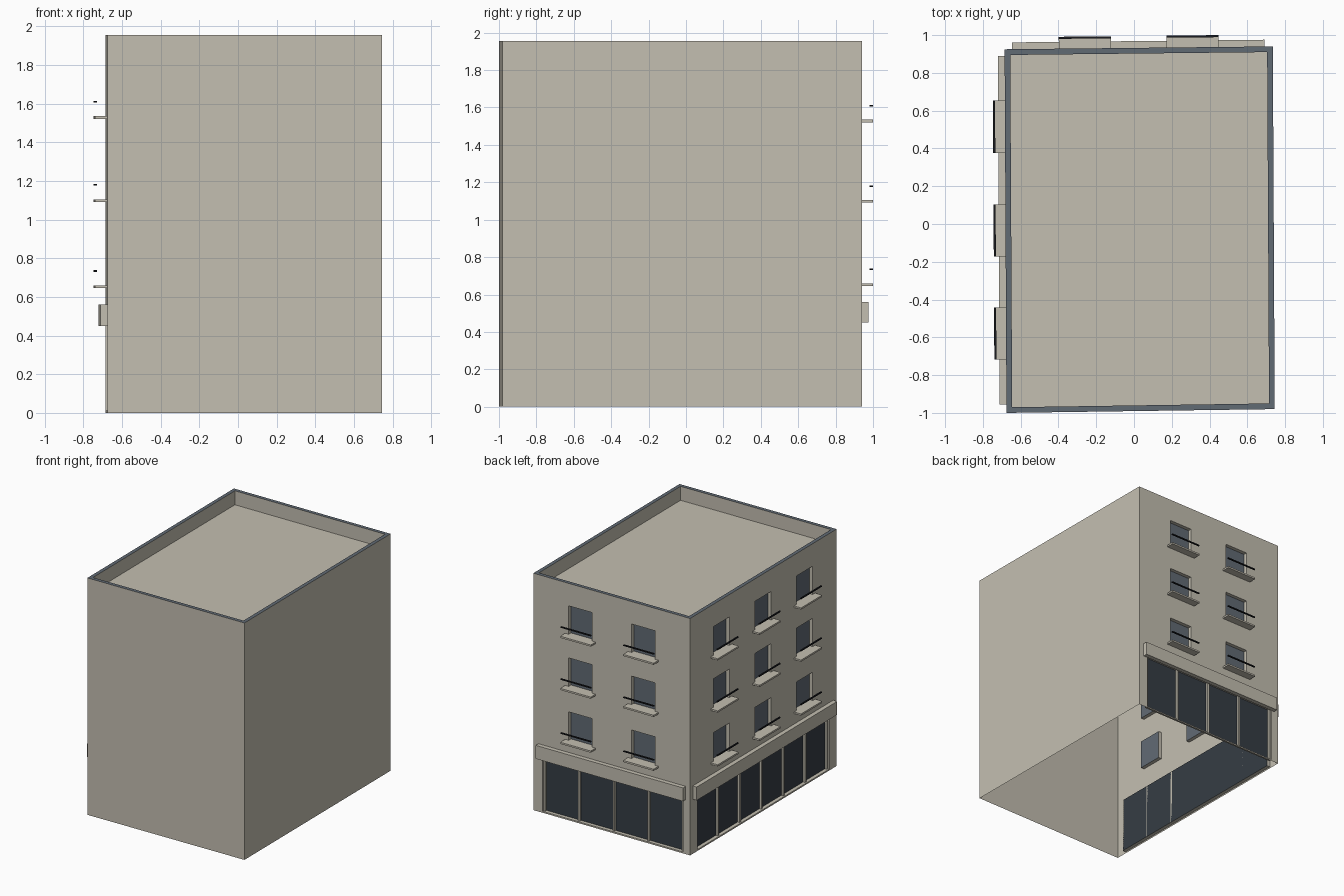
import bpy
from mathutils import Vector

if "Cube" in bpy.data.objects:
    bpy.data.objects.remove(bpy.data.objects["Cube"])


def material(name, rgb):
    m = bpy.data.materials.new(name)
    m.diffuse_color = (*rgb, 1)
    m.use_nodes = True
    m.node_tree.nodes["Principled BSDF"].inputs["Base Color"].default_value = m.diffuse_color
    return m


STONE = material("warm_stone", (0.55, 0.52, 0.44))
SLATE = material("slate_grey", (0.12, 0.145, 0.175))
DARK = material("dark_shop_glass", (0.036, 0.046, 0.058))
BLACK = material("black_metal", (0.01, 0.011, 0.014))

# Slightly skewed footprint, counter-clockwise
FL, FR = Vector((-0.675, -1.0, 0)), Vector((0.745, -0.98, 0))
BR, BL = Vector((0.735, 0.94, 0)), Vector((-0.685, 0.925, 0))
TOP, ROOF, RIM = 1.955, 1.84, 0.03
DEPTH = 0.03  # how far the glass sits behind the wall


def make(name, quads, mat):
    """Object from a list of corner loops."""
    verts, faces = [], []
    for q in quads:
        faces.append(range(len(verts), len(verts) + len(q)))
        verts += [tuple(v) for v in q]
    me = bpy.data.meshes.new(name)
    me.from_pydata(verts, [], [list(f) for f in faces])
    me.materials.append(mat)
    ob = bpy.data.objects.new(name, me)
    bpy.context.collection.objects.link(ob)
    return ob


class Wall:
    """Frame of one wall: u along it, z up, d outward."""
    def __init__(self, p0, p1):
        self.p0, self.len = p0, (p1 - p0).length
        self.u = (p1 - p0).normalized()
        self.n = self.u.cross(Vector((0, 0, 1)))

    def at(self, u, z, d=0.0):
        return self.p0 + self.u * u + self.n * d + Vector((0, 0, z))

    def rect(self, u0, u1, z0, z1, d=0.0):
        return [self.at(u, z, d) for u, z in ((u0, z0), (u1, z0), (u1, z1), (u0, z1))]

    def box(self, u0, u1, z0, z1, d0, d1):
        front, back = self.rect(u0, u1, z0, z1, d1), self.rect(u0, u1, z0, z1, d0)
        sides = [[front[i], back[i], back[(i + 1) % 4], front[(i + 1) % 4]] for i in range(4)]
        return [front, back[::-1]] + sides

    def shell(self, openings):
        """Wall surface with holes, plus the reveals of each hole."""
        us = sorted({0, self.len, *(o[0] for o in openings), *(o[1] for o in openings)})
        zs = sorted({0, TOP, *(o[2] for o in openings), *(o[3] for o in openings)})
        quads = []
        for u0, u1 in zip(us, us[1:]):
            for z0, z1 in zip(zs, zs[1:]):
                cu, cz = (u0 + u1) / 2, (z0 + z1) / 2
                if not any(o[0] < cu < o[1] and o[2] < cz < o[3] for o in openings):
                    quads.append(self.rect(u0, u1, z0, z1))
        for o in openings:
            f, b = self.rect(*o), self.rect(*o, -DEPTH)
            quads += [[f[i], f[(i + 1) % 4], b[(i + 1) % 4], b[i]] for i in range(4)]
        return quads


def facade(name, wall, centres, shop, panels, band):
    """Street side with shop front, fascia and three floors of windows."""
    windows = [(c - 0.105, c + 0.105, z, z + 0.235) for c in centres for z in (0.66, 1.105, 1.535)]
    shop_hole = (*shop, 0.012, 0.465)
    make(name + "_wall", wall.shell(windows + [shop_hole]), STONE)
    make(name + "_window_glass", [wall.rect(*w, -DEPTH) for w in windows], SLATE)
    make(name + "_shop_glass", [wall.rect(*shop_hole, -DEPTH)], DARK)
    # Shop mullions
    bars = []
    for i in range(panels + 1):
        u = shop[0] + 0.008 + (shop[1] - shop[0] - 0.016) * i / panels
        bars += wall.box(u - 0.008, u + 0.008, 0.012, 0.465, -DEPTH, -0.012)
    make(name + "_shop_mullions", bars, STONE)
    # Fascia above the shop
    make(name + "_fascia", wall.box(*band, 0.45, 0.56, 0, 0.036), STONE)
    # Window sills and the rails in front of the windows
    sills, rails = [], []
    for u0, u1, z, _ in windows:
        sills += wall.box(u0 - 0.033, u1 + 0.033, z - 0.014, z, 0, 0.063)
        rails += wall.box(u0 - 0.033, u1 + 0.033, z + 0.07, z + 0.079, 0.052, 0.063)
    make(name + "_sills", sills, STONE)
    make(name + "_rails", rails, BLACK)


# Plain front and right walls
make("front_wall", Wall(FL, FR).shell([]), STONE)
make("right_wall", Wall(FR, BR).shell([]), STONE)

# Street sides: back has two windows per floor, left has three
facade("back", Wall(BR, BL), (0.425, 0.995), (0.083, 1.355), 4, (0.045, 1.38))
facade("left", Wall(BL, FL), (0.41, 0.96, 1.505), (0.095, 1.83), 6, (0.035, 1.88))

# Parapet rim, its inner faces and the sunken roof
outer = [p + Vector((0, 0, TOP)) for p in (FL, FR, BR, BL)]
inner = [p + Vector((sx * RIM, sy * RIM, 0))
         for p, (sx, sy) in zip(outer, ((1, 1), (-1, 1), (-1, -1), (1, -1)))]
low = [Vector((p.x, p.y, ROOF)) for p in inner]
ring = [(i, (i + 1) % 4) for i in range(4)]
make("parapet_rim", [[outer[i], outer[j], inner[j], inner[i]] for i, j in ring], SLATE)
make("parapet_inside", [[inner[i], inner[j], low[j], low[i]] for i, j in ring], STONE)
make("roof", [low], STONE)
